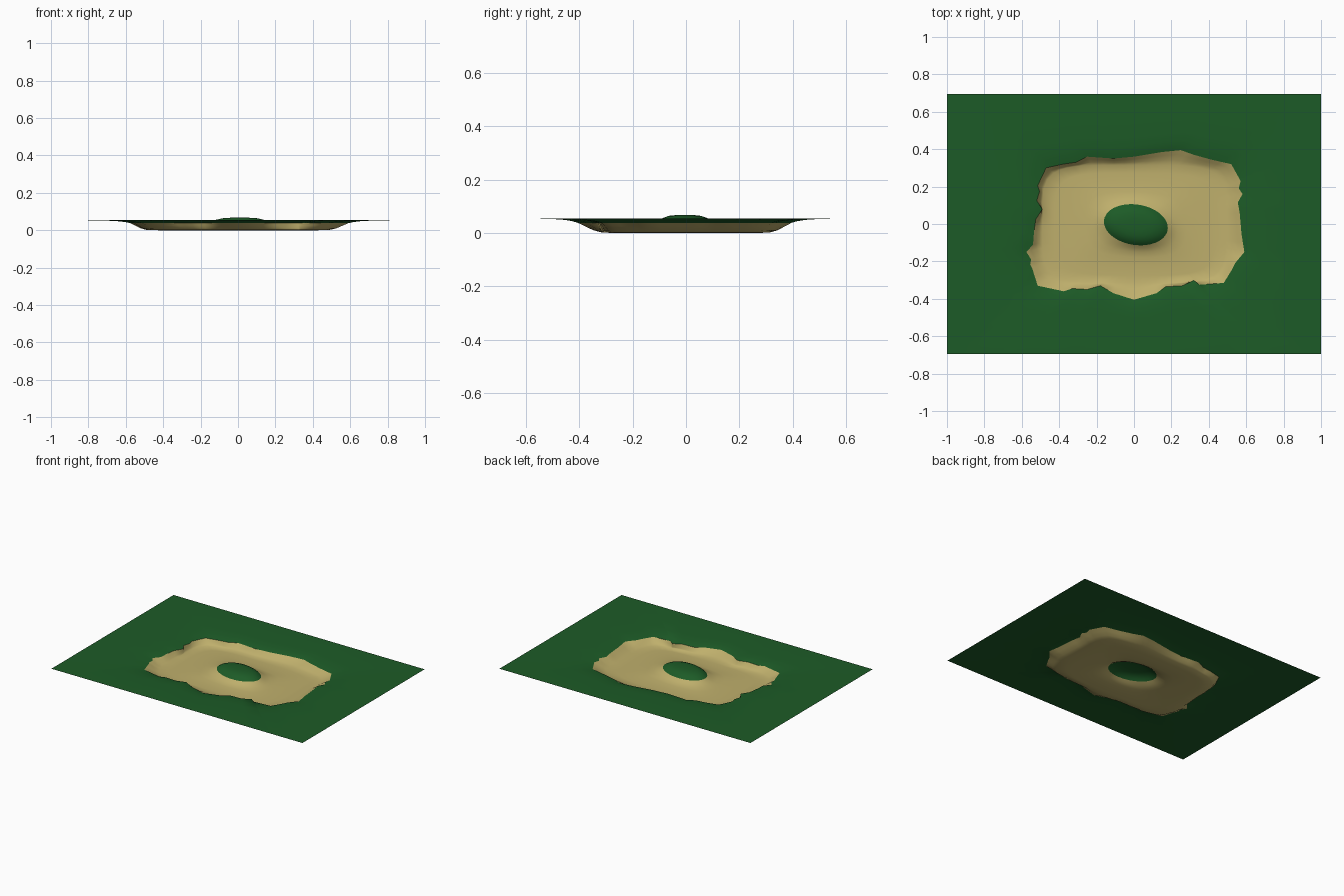
import bpy, bmesh, math
from mathutils import Vector

if "Cube" in bpy.data.objects:
    bpy.data.objects.remove(bpy.data.objects["Cube"])

HALF_X, HALF_Y = 1.0, 0.695


def material(name, rgb):
    m = bpy.data.materials.new(name)
    m.diffuse_color = (*rgb, 1)
    m.use_nodes = True
    m.node_tree.nodes["Principled BSDF"].inputs["Base Color"].default_value = m.diffuse_color
    return m


GRASS = material("grass", (0.012, 0.105, 0.02))
SAND = material("sand", (0.52, 0.43, 0.15))

# Ragged lip of the bunker, clockwise from the back left
LIP = [Vector(p) for p in (
    (-.47, .30), (-.38, .32), (-.31, .33), (-.25, .36), (-.11, .35), (0, .36),
    (.15, .385), (.25, .395), (.32, .37), (.41, .345), (.52, .32), (.57, .23),
    (.56, .19), (.58, .16), (.555, .115), (.565, .06), (.575, -.055), (.59, -.15),
    (.54, -.21), (.52, -.25), (.48, -.315), (.35, -.325), (.32, -.30), (.26, -.33),
    (.17, -.335), (.12, -.37), (0, -.405), (-.11, -.37), (-.18, -.33), (-.25, -.35),
    (-.33, -.345), (-.375, -.36), (-.515, -.33), (-.545, -.235), (-.555, -.215),
    (-.55, -.19), (-.575, -.15), (-.54, -.11), (-.535, -.045), (-.525, .025),
    (-.49, .08), (-.52, .125), (-.505, .175), (-.515, .205))]
# Add midpoints on the long edges so the surface stays smooth
lip = []
for i, p in enumerate(LIP):
    q = LIP[(i + 1) % len(LIP)]
    lip.append(p)
    if (q - p).length > 0.07:
        lip.append((p + q) / 2)
angles = [math.atan2(p.y, p.x) for p in lip]


def flat_floor(a):
    c, s = math.cos(a), math.sin(a)
    r = ((abs(c) / 0.49) ** 5 + (abs(s) / 0.315) ** 5) ** (-1 / 5)
    return Vector((c * r, s * r))


def island_edge(a):
    c, s, tilt = math.cos(a), math.sin(a), math.radians(-9)
    ct, st = math.cos(a - tilt), math.sin(a - tilt)
    r = 1 / math.hypot(ct / 0.172, st / 0.108)
    return Vector((c * r + 0.01, s * r - 0.004))


def field_edge(a):
    c, s = math.cos(a), math.sin(a)
    r = min(HALF_X / max(abs(c), 1e-6), HALF_Y / max(abs(s), 1e-6))
    return Vector((c * r, s * r))


floor = [flat_floor(a) for a in angles]
island = [island_edge(a) for a in angles]
field = [field_edge(a) for a in angles]
for sx in (-1, 1):
    for sy in (-1, 1):
        corner = Vector((sx * HALF_X, sy * HALF_Y))
        k = min(range(len(field)), key=lambda i: (field[i] - corner).length)
        field[k] = corner


def ring(a, b, t, z):
    return [(*p.lerp(q, t), z) for p, q in zip(a, b)]


def loft(name, rings, mat, centre=None):
    """Skin a stack of closed rings, listed from the inside outwards."""
    bm = bmesh.new()
    rows = [[bm.verts.new(p) for p in r] for r in rings]
    n = len(rows[0])
    for lo, hi in zip(rows, rows[1:]):
        for i in range(n):
            j = (i + 1) % n
            bm.faces.new((lo[i], hi[i], hi[j], lo[j]))
    if centre:
        c = bm.verts.new(centre)
        for i in range(n):
            bm.faces.new((c, rows[0][i], rows[0][(i + 1) % n]))
    bm.normal_update()
    for f in bm.faces:
        if f.normal.z < 0:
            f.normal_flip()
        f.smooth = True
    me = bpy.data.meshes.new(name)
    bm.to_mesh(me)
    bm.free()
    me.materials.append(mat)
    ob = bpy.data.objects.new(name, me)
    bpy.context.collection.objects.link(ob)


# Domed grass island in the middle
mid = [Vector((0.01, -0.004))] * len(lip)
loft("grass_island",
     [ring(mid, island, t, z) for t, z in
      ((.3, .067), (.55, .064), (.75, .056), (.9, .045), (1, .034))],
     GRASS, (0.01, -0.004, 0.068))

# Sand hollow: rises to the island inside and to the ragged lip outside
loft("sand_bunker",
     [ring(island, floor, t, z) for t, z in
      ((0, .034), (.08, .021), (.18, .011), (.32, .005), (.55, .002), (.8, 0), (1, .002))] +
     [ring(floor, lip, t, z) for t, z in ((.35, .010), (.7, .025), (1, .038))],
     SAND)

# Surrounding grass, easing up from the lip to the level field
loft("grass_field",
     [ring(lip, field, t, z) for t, z in
      ((0, .038), (.07, .044), (.17, .049), (.32, .052), (.6, .054), (1, .055))],
     GRASS)
